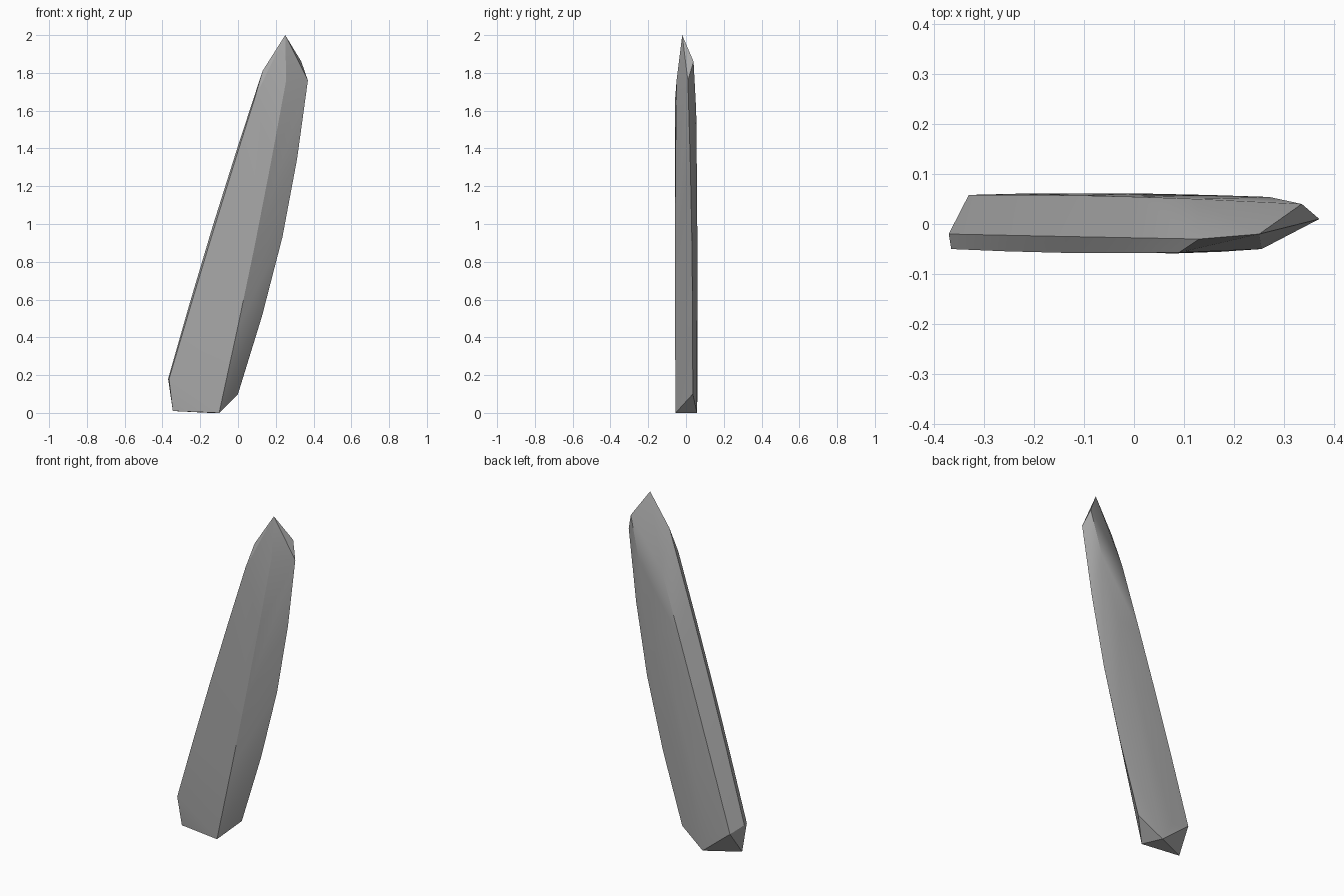
import bpy
import bmesh
import math
from mathutils import Vector

default_cube = bpy.data.objects.get("Cube")
if default_cube:
    bpy.data.objects.remove(default_cube, do_unlink=True)

# Stone colour
stone = bpy.data.materials.new("stone grey")
stone.use_nodes = True
colour = (0.4, 0.4, 0.4, 1)
stone.diffuse_color = colour
stone.node_tree.nodes["Principled BSDF"].inputs["Base Color"].default_value = colour


def ridge(bottom, top, bow, segments=4):
    """Points along one long ridge of the shard, bowed outwards in its middle."""
    start, end, offset = Vector(bottom), Vector(top), Vector(bow)
    points = []
    for step in range(segments + 1):
        t = step / segments
        points.append(start.lerp(end, t) + offset * math.sin(math.pi * t))
    return points


# Long ridges running from the foot to the shoulders
front_ridge = ridge((-.1, -.055, 0), (.255, -.05, 1.76), (.01, -.006, 0))
front_left_ridge = ridge((-.365, -.05, .18), (.09, -.057, 1.67), (-.005, -.004, 0))
left_ridge = ridge((-.37, -.02, .18), (.13, -.03, 1.81), (-.012, 0, 0))
back_left_ridge = ridge((-.33, .058, .145), (.125, .05, 1.59), (-.006, .003, 0))
back_ridge = ridge((-.214, .061, .113), (.27, .054, 1.6), (.006, .003, 0))
right_ridge = ridge((0, .036, .1), (.37, .01, 1.76), (.05, .008, 0))

# Chipped foot and pointed tip
foot = [Vector((-.345, -.035, .01)), Vector((-.15, .058, 0))]
tip = [Vector((.335, .04, 1.86)), Vector((.25, -.02, 2))]

# Wrap all ridges in one faceted skin
bm = bmesh.new()
for line in (front_ridge, front_left_ridge, left_ridge, back_left_ridge,
             back_ridge, right_ridge, foot, tip):
    for point in line:
        bm.verts.new(point)
hull = bmesh.ops.convex_hull(bm, input=bm.verts[:])
inside = {v for v in hull["geom_interior"] + hull["geom_unused"]
          if isinstance(v, bmesh.types.BMVert)}
bmesh.ops.delete(bm, geom=list(inside), context="VERTS")
bmesh.ops.recalc_face_normals(bm, faces=bm.faces[:])

mesh = bpy.data.meshes.new("stone_shard")
bm.to_mesh(mesh)
bm.free()
mesh.materials.append(stone)
shard = bpy.data.objects.new("stone_shard", mesh)
bpy.context.collection.objects.link(shard)

# Soften the gentle facets, keep the chipped edges crisp
bpy.ops.object.select_all(action="DESELECT")
shard.select_set(True)
bpy.context.view_layer.objects.active = shard
bpy.ops.object.shade_smooth_by_angle(angle=math.radians(20))
